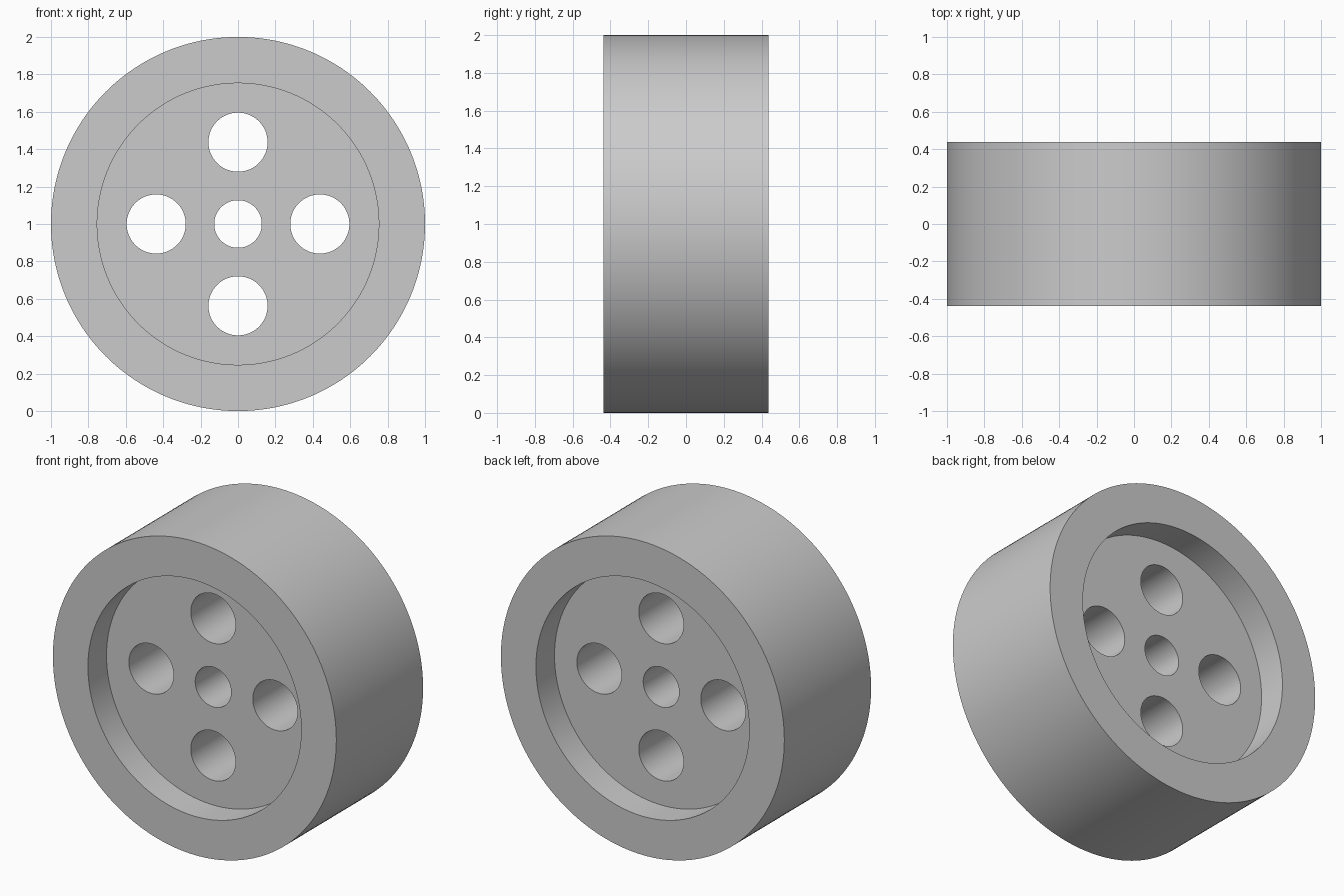
import bpy
import math

cube = bpy.data.objects.get("Cube")
if cube:
    bpy.data.objects.remove(cube, do_unlink=True)

RADIUS = 1.0
HALF_WIDTH = 0.4375
WEB_HALF = 0.25
RECESS_RADIUS = 0.753
BOLT_CIRCLE = 0.4375
BOLT_RADIUS = 0.158
BORE_RADIUS = 0.127

grey = bpy.data.materials.new("plain_grey")
grey.use_nodes = True
colour = (0.6, 0.6, 0.6, 1.0)
grey.diffuse_color = colour
grey.node_tree.nodes["Principled BSDF"].inputs["Base Color"].default_value = colour


def disc(name, radius, y0, y1, x=0.0, z=RADIUS, sides=96):
    """Cylinder lying along y from y0 to y1."""
    bpy.ops.mesh.primitive_cylinder_add(
        vertices=sides, radius=radius, depth=y1 - y0,
        location=(x, (y0 + y1) / 2, z), rotation=(math.pi / 2, 0, 0))
    obj = bpy.context.object
    obj.name = name
    return obj


# Solid wheel body
wheel = disc("wheel", RADIUS, -HALF_WIDTH, HALF_WIDTH, sides=192)
wheel.data.materials.append(grey)

# Recess on each face
cutters = [
    disc("front_recess_cutter", RECESS_RADIUS, -1, -WEB_HALF, sides=144),
    disc("back_recess_cutter", RECESS_RADIUS, WEB_HALF, 1, sides=144),
    disc("centre_bore_cutter", BORE_RADIUS, -1, 1),
]

# Four holes around the centre bore
for i in range(4):
    a = i * math.pi / 2
    cutters.append(disc(f"hole_cutter_{i + 1}", BOLT_RADIUS, -1, 1,
                        x=BOLT_CIRCLE * math.cos(a),
                        z=RADIUS + BOLT_CIRCLE * math.sin(a)))

# Cut the body, then drop the cutters
bpy.ops.object.select_all(action='DESELECT')
wheel.select_set(True)
bpy.context.view_layer.objects.active = wheel
for cutter in cutters:
    mod = wheel.modifiers.new(cutter.name, 'BOOLEAN')
    mod.operation = 'DIFFERENCE'
    mod.solver = 'EXACT'
    mod.object = cutter
    bpy.ops.object.modifier_apply(modifier=mod.name)
for cutter in cutters:
    bpy.data.objects.remove(cutter, do_unlink=True)

# Smooth round walls with crisp rims
bpy.ops.object.shade_smooth_by_angle(angle=math.radians(30))
